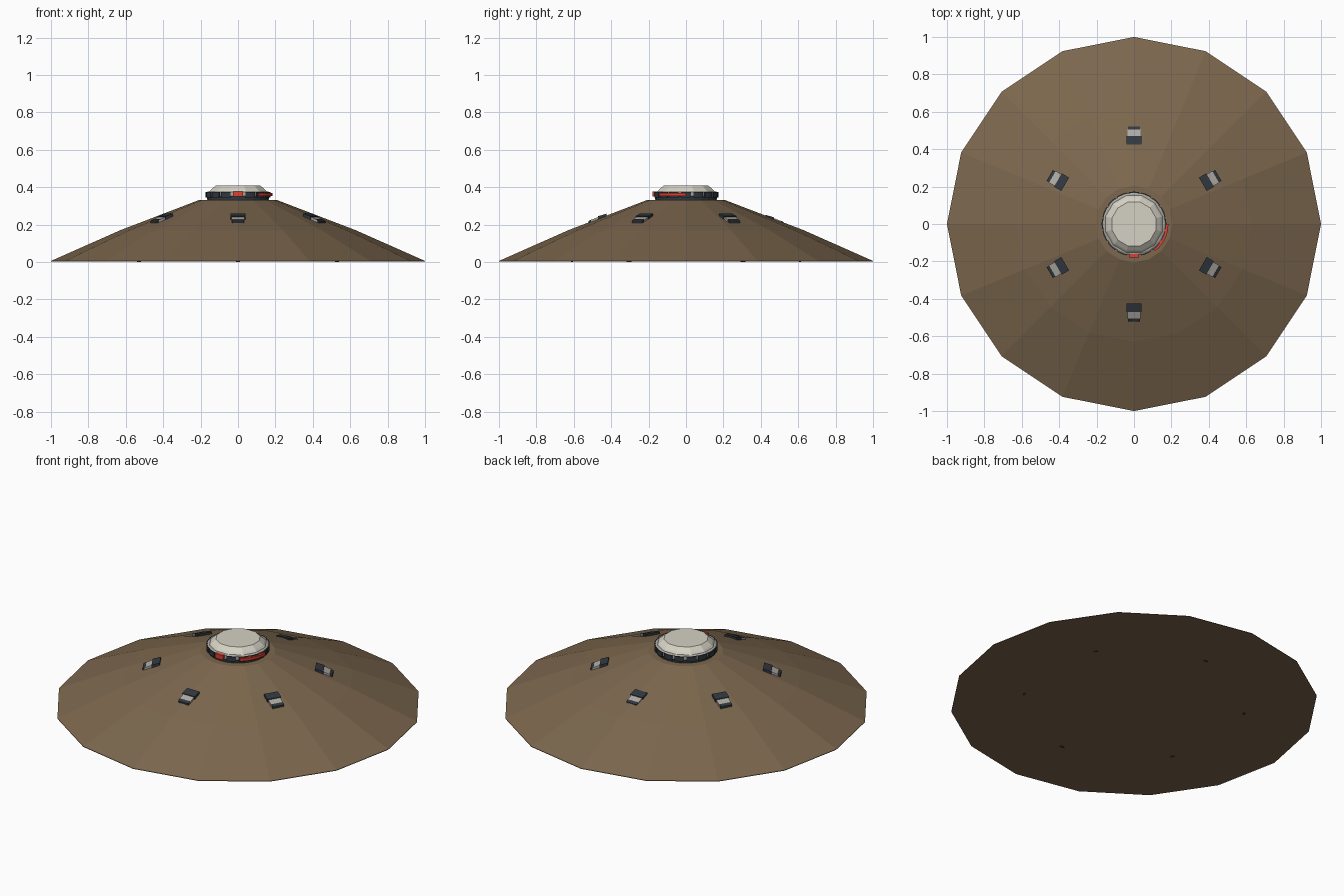
import bpy, bmesh, math
from mathutils import Matrix, Vector

if "Cube" in bpy.data.objects:
    bpy.data.objects.remove(bpy.data.objects["Cube"])


def mat(name, rgb):
    m = bpy.data.materials.new(name)
    m.diffuse_color = (*rgb, 1)
    m.use_nodes = True
    m.node_tree.nodes["Principled BSDF"].inputs["Base Color"].default_value = m.diffuse_color
    return m


EARTH = mat("earth", (0.20, 0.135, 0.075))
DARK = mat("dark_metal", (0.03, 0.04, 0.05))
PALE = mat("pale_shell", (0.66, 0.64, 0.55))
STEEL = mat("steel", (0.42, 0.40, 0.37))
RED = mat("red_light", (0.75, 0.05, 0.03))


def finish(name, bm, material):
    bmesh.ops.recalc_face_normals(bm, faces=bm.faces[:])
    me = bpy.data.meshes.new(name)
    bm.to_mesh(me)
    bm.free()
    me.materials.append(material)
    ob = bpy.data.objects.new(name, me)
    bpy.context.collection.objects.link(ob)
    return ob


def lathe(name, profile, sides, material, turn=0.0):
    """Closed stack of polygon rings from (radius, z) pairs."""
    bm = bmesh.new()
    rings = []
    for r, z in profile:
        angles = [turn + math.tau * i / sides for i in range(sides)]
        rings.append([bm.verts.new((r * math.cos(a), r * math.sin(a), z)) for a in angles])
    for a, b in zip(rings, rings[1:]):
        for i in range(sides):
            j = (i + 1) % sides
            bm.faces.new((a[i], a[j], b[j], b[i]))
    bm.faces.new(rings[0])
    bm.faces.new(rings[-1])
    return finish(name, bm, material)


def arc_block(name, a0, a1, r0, r1, z0, z1, material, steps=1):
    """Curved block between two angles in degrees."""
    bm = bmesh.new()
    rows = []
    for i in range(steps + 1):
        a = math.radians(a0 + (a1 - a0) * i / steps)
        rows.append([bm.verts.new((r * math.cos(a), r * math.sin(a), z))
                     for r, z in ((r0, z0), (r1, z0), (r1, z1), (r0, z1))])
    for p, q in zip(rows, rows[1:]):
        for k in range(4):
            m = (k + 1) % 4
            bm.faces.new((p[k], p[m], q[m], q[k]))
    bm.faces.new(rows[0])
    bm.faces.new(rows[-1])
    return finish(name, bm, material)


def side_slab(name, outline, width, angle, material):
    """(radius, z) outline extruded sideways, then turned about z."""
    bm = bmesh.new()
    f = bm.faces.new([bm.verts.new((r, -width / 2, z)) for r, z in outline])
    new = bmesh.ops.extrude_face_region(bm, geom=[f])["geom"]
    bmesh.ops.translate(bm, vec=Vector((0, width, 0)),
                        verts=[v for v in new if isinstance(v, bmesh.types.BMVert)])
    bmesh.ops.rotate(bm, cent=(0, 0, 0), matrix=Matrix.Rotation(angle, 3, 'Z'), verts=bm.verts[:])
    return finish(name, bm, material)


# Earth mound
lathe("mound", [(1.0, 0.003), (1.0, 0.006), (0.63, 0.17), (0.205, 0.333)], 16, EARTH)

# Cap: dark base, ring and pale dome
lathe("cap_base", [(0.15, 0.30), (0.165, 0.335), (0.165, 0.35)], 24, DARK)
lathe("cap_ring", [(0.163, 0.348), (0.167, 0.352), (0.167, 0.374), (0.160, 0.378)], 24, STEEL)
lathe("cap_dome", [(0.160, 0.365), (0.160, 0.375), (0.148, 0.389), (0.122, 0.410)],
      12, PALE, math.radians(15))

# Dark blocks around the ring, with a red block at the front
for i in range(16):
    c = -90 + i * 22.5
    if i:
        arc_block(f"ring_block_{i}", c - 9, c + 9, 0.155, 0.173, 0.345, 0.374, DARK, 2)
arc_block("front_light", -98.5, -81.5, 0.155, 0.182, 0.350, 0.377, RED)
arc_block("side_light", -52, 0, 0.165, 0.184, 0.353, 0.370, RED, 6)

# Six half-buried legs
for i in range(6):
    a = math.radians(-90 + 60 * i)
    lift = -0.006 if i == 3 else 0.0
    side_slab(f"knee_{i}", [(0.425, 0.21), (0.425, 0.259 + lift), (0.47, 0.245 + lift),
                            (0.47, 0.20)], 0.082, a, DARK)
    side_slab(f"knee_plate_{i}", [(0.465, 0.20), (0.465, 0.243 + lift), (0.508, 0.225 + lift),
                                  (0.508, 0.18)], 0.072, a, STEEL)
    side_slab(f"knee_end_{i}", [(0.504, 0.17), (0.504, 0.229 + lift), (0.520, 0.220 + lift),
                                (0.520, 0.17)], 0.066, a, DARK)
    side_slab(f"shin_{i}", [(0.47, 0.20), (0.515, 0.19), (0.616, 0.0), (0.606, 0.0)],
              0.024, a, DARK)
